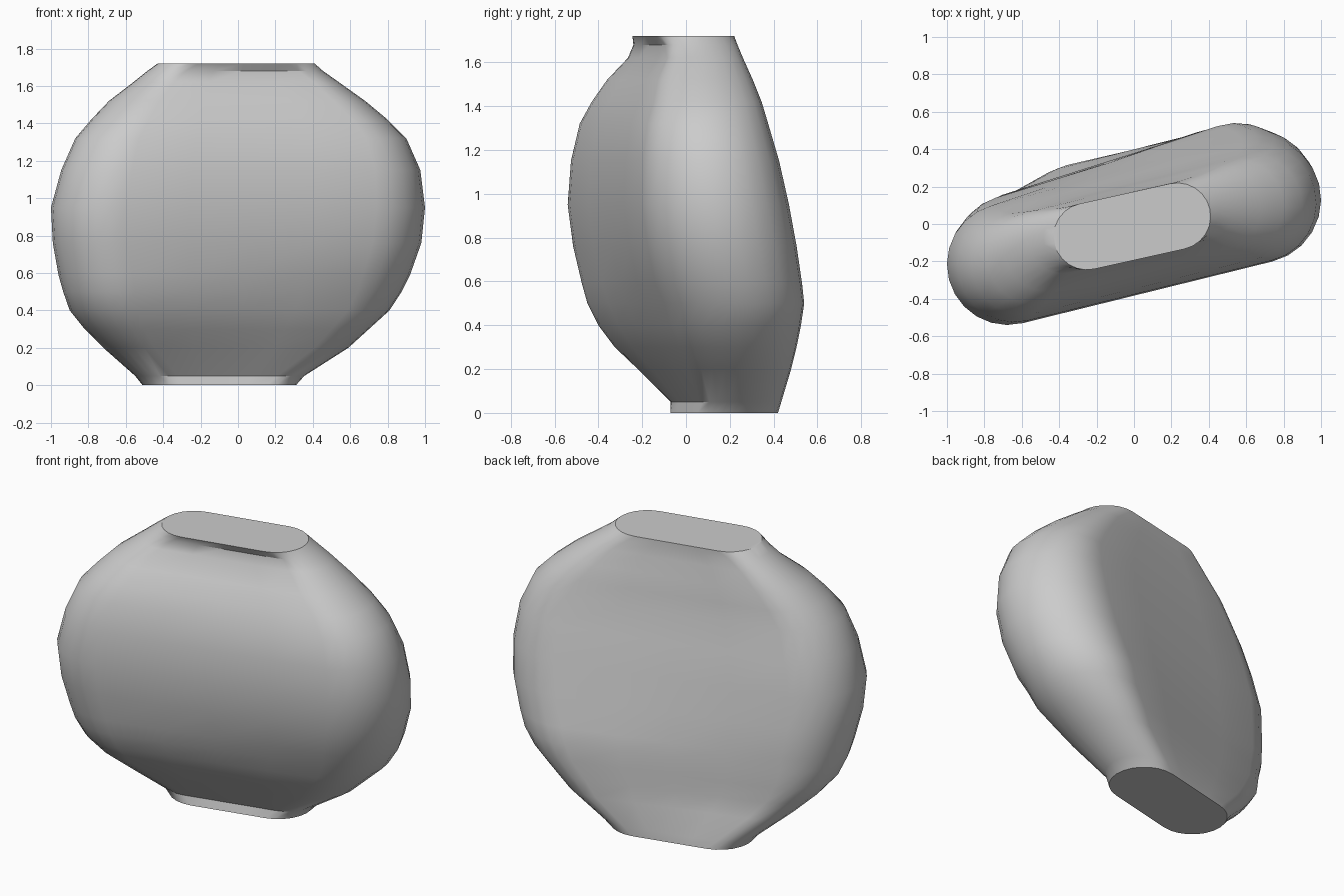
import bpy
import bmesh
from math import asin, pi
from mathutils import Vector

cube = bpy.data.objects.get("Cube")
if cube:
    bpy.data.objects.remove(cube, do_unlink=True)

# One plain clay grey for the whole vase
clay = bpy.data.materials.new("clay_grey")
clay.use_nodes = True
colour = (0.6, 0.6, 0.6, 1)
clay.diffuse_color = colour
clay.node_tree.nodes["Principled BSDF"].inputs["Base Color"].default_value = colour

# Profile: height, then left, right, front and back limits of the section,
# then the radii of its two rounded ends
PROFILE = [
    (0, -.51, .31, -.07, .42, .195, .195),
    (.05, -.55, .355, -.07, .435, .185, .19),
    (.2, -.72, .59, -.22, .48, .22, .24),
    (.3, -.82, .7, -.325, .505, .25, .275),
    (.4, -.9, .81, -.4, .525, .285, .305),
    (.5, -.935, .875, -.45, .54, .3, .325),
    (.59, -.96, .92, -.475, .53, .315, .34),
    (.76, -.99, .98, -.515, .505, .32, .345),
    (.95, -1, 1, -.54, .47, .325, .34),
    (1.15, -.945, .975, -.525, .425, .305, .315),
    (1.32, -.87, .9, -.485, .375, .275, .28),
    (1.42, -.785, .8, -.43, .345, .25, .25),
    (1.52, -.69, .68, -.36, .305, .22, .22),
    (1.62, -.56, .54, -.265, .26, .175, .175),
    (1.68, -.485, .455, -.24, .235, .168, .168),
    (1.72, -.43, .41, -.245, .22, .179, .179),
]
CAP_STEPS = 12
SIDE_STEPS = 4


def section(x0, x1, y0, y1, r0, r1):
    """Outline of two rounded ends, in opposite corners, joined by tangents."""
    start = Vector((x0 + r0, y0 + r0))
    end = Vector((x1 - r1, y1 - r1))
    axis = end - start
    turn = Vector((1, 0)).angle_signed(axis) * -1
    spread = pi / 2 + asin((r1 - r0) / axis.length)

    def cap(centre, r, a0, a1):
        angles = [a0 + (a1 - a0) * i / CAP_STEPS for i in range(CAP_STEPS + 1)]
        return [centre + Vector((r, 0)).to_3d().xy @ rotation(a) for a in angles]

    def rotation(a):
        from mathutils import Matrix
        return Matrix.Rotation(-a, 2)

    right = cap(end, r1, turn - spread, turn + spread)
    left = cap(start, r0, turn + spread, turn + 2 * pi - spread)
    steps = [i / SIDE_STEPS for i in range(1, SIDE_STEPS)]
    back = [right[-1].lerp(left[0], t) for t in steps]
    front = [left[-1].lerp(right[0], t) for t in steps]
    return right + back + left + front


# Body: loft the sections, closed flat at foot and mouth
bm = bmesh.new()
rings = [[bm.verts.new((p.x, p.y, z)) for p in section(*limits)]
         for z, *limits in PROFILE]
for low, high in zip(rings, rings[1:]):
    for i in range(len(low)):
        j = (i + 1) % len(low)
        bm.faces.new((low[i], low[j], high[j], high[i]))
bm.faces.new(rings[0][::-1])
bm.faces.new(rings[-1])
bmesh.ops.recalc_face_normals(bm, faces=bm.faces)

mesh = bpy.data.meshes.new("vase_body")
bm.to_mesh(mesh)
bm.free()
mesh.materials.append(clay)
body = bpy.data.objects.new("vase_body", mesh)
bpy.context.collection.objects.link(body)
bpy.context.view_layer.objects.active = body
body.select_set(True)
bpy.ops.object.shade_smooth_by_angle(angle=pi / 5)
